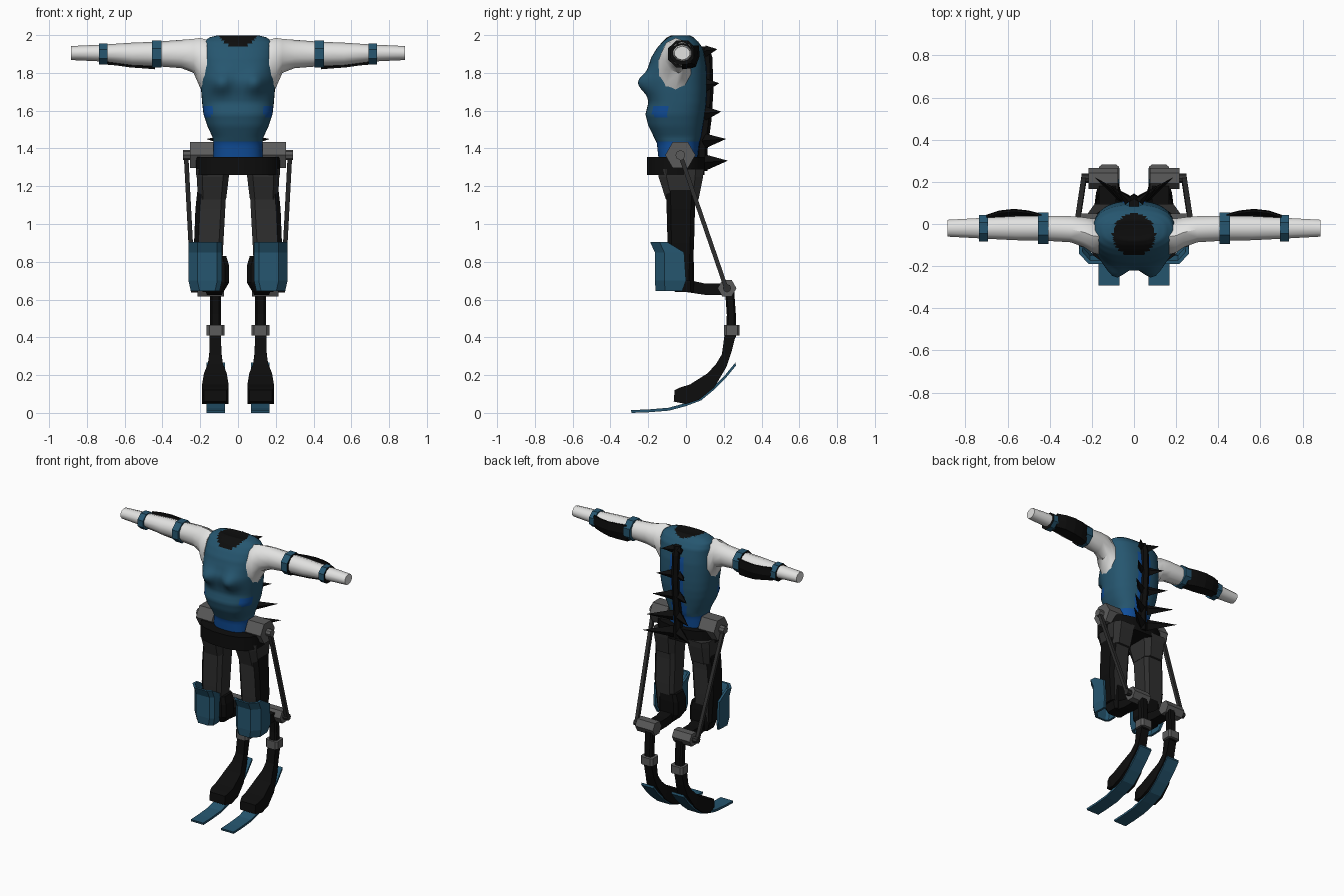
import bpy, bmesh, math
from mathutils import Vector

if "Cube" in bpy.data.objects:
    bpy.data.objects.remove(bpy.data.objects["Cube"])


def make_mat(name, r, g, b):
    m = bpy.data.materials.new(name)
    m.diffuse_color = (r, g, b, 1)
    m.use_nodes = True
    m.node_tree.nodes["Principled BSDF"].inputs["Base Color"].default_value = m.diffuse_color
    return m


TEAL = make_mat("teal", .019, .093, .160)
BLACK = make_mat("black", .004, .004, .004)
WHITE = make_mat("white", .76, .76, .75)
BLUE = make_mat("blue", .005, .075, .32)
CHAR = make_mat("charcoal", .028, .028, .028)
GREY = make_mat("grey", .105, .105, .105)


def ring(axis, pos, c1, r1, c2, r2, n=8, power=2.0, turn=0.5):
    """Superellipse section across the given axis."""
    pts = []
    for i in range(n):
        a = 2 * math.pi * (i + turn) / n
        c, s = math.cos(a), math.sin(a)
        u = c1 + r1 * math.copysign(abs(c) ** (2 / power), c)
        v = c2 + r2 * math.copysign(abs(s) ** (2 / power), s)
        pts.append(Vector((pos, u, v)) if axis == 'x' else Vector((u, v, pos)))
    return pts


def loft(name, rings, mats, rule=None, mirror=True, smooth=False, caps=True):
    """Skin a list of sections; rule(centre, normal) returns a material slot."""
    bm = bmesh.new()
    vs = [[bm.verts.new(p) for p in r] for r in rings]
    n = len(vs[0])
    for a, b in zip(vs, vs[1:]):
        for i in range(n):
            j = (i + 1) % n
            bm.faces.new((a[i], a[j], b[j], b[i]))
    if caps:
        bm.faces.new(vs[0][::-1])
        bm.faces.new(vs[-1])
    bmesh.ops.recalc_face_normals(bm, faces=bm.faces)
    bm.normal_update()
    if rule:
        for f in bm.faces:
            f.material_index = rule(f.calc_center_median(), f.normal)
    me = bpy.data.meshes.new(name)
    bm.to_mesh(me)
    bm.free()
    for m in mats:
        me.materials.append(m)
    ob = bpy.data.objects.new(name, me)
    bpy.context.collection.objects.link(ob)
    if mirror:
        ob.modifiers.new("mirror", 'MIRROR').use_axis = (True, False, False)
    if smooth:
        bpy.ops.object.select_all(action='DESELECT')
        ob.select_set(True)
        bpy.context.view_layer.objects.active = ob
        bpy.ops.object.shade_smooth_by_angle(angle=math.radians(40))
    return ob


def rod_x(name, x0, x1, y, z, r, mat, n=6):
    return loft(name, [ring('x', x, y, r, z, r, n, turn=0) for x in (x0, x1)], [mat])


def slab(rows):
    """Sections from (y_top, z_top, y_bottom, z_bottom, x0, x1)."""
    return [[Vector((x0, a, b)), Vector((x1, a, b)), Vector((x1, c, d)), Vector((x0, c, d))]
            for a, b, c, d, x0, x1 in rows]


# torso: rows of height, half width, front, back
rows = [(1.34, .13, -.145, .06), (1.43, .13, -.155, .07), (1.46, .135, -.17, .08),
        (1.52, .163, -.20, .09), (1.58, .183, -.215, .10), (1.64, .19, -.20, .107),
        (1.70, .195, -.205, .11), (1.77, .198, -.21, .11), (1.83, .197, -.20, .108),
        (1.88, .196, -.185, .10), (1.93, .195, -.155, .09), (1.965, .185, -.125, .065),
        (1.988, .15, -.10, .04), (1.998, .11, -.08, .02), (1.992, .05, -.05, -.01)]
sections = []
for k, (a, b) in enumerate(zip(rows, rows[1:])):
    for t in (0, .25, .5, .75):
        z, hx, yf, yb = (p + (q - p) * t for p, q in zip(a, b))
        sec = ring('z', z, 0, hx, (yf + yb) / 2, (yb - yf) / 2, 48, 2.5)
        for p in sec:
            if p.y < -.05:  # chest swell
                d = ((abs(p.x) - .09) / .055) ** 2 + ((z - 1.745) / .055) ** 2
                p.y -= .055 * math.exp(-d)
        sections.append(sec)


def suit_rule(c, n):
    if c.z > 1.9 and (c.x / .1) ** 2 + ((c.y + .05) / .1) ** 2 < 1:
        return 1                                   # neckline
    if c.z < 1.44:
        return 2                                   # belt
    if c.y > .03 and abs(c.x) < .055 and c.z < 1.87:
        return 2                                   # back stripe
    if 1.56 < c.z < 1.62 and -.175 < c.y < -.09 and abs(c.x) > .1:
        return 2                                   # side patches
    return 0


loft("torso", sections, [TEAL, BLACK, BLUE], suit_rule, mirror=False, smooth=True)

# pelvis band
loft("pelvis", [ring('z', z, 0, .225, -.055, .155, 16, 2.4) for z in (1.26, 1.355)],
     [BLACK], mirror=False, smooth=True)

# arms: x, y centre, y radius, z low, z high
arm = [(.165, -.06, .09, 1.66, 1.975), (.20, -.055, .085, 1.72, 1.985),
       (.235, -.04, .075, 1.80, 1.98), (.30, -.025, .065, 1.825, 1.975),
       (.43, -.02, .062, 1.835, 1.965), (.56, -.02, .06, 1.84, 1.96),
       (.71, -.02, .052, 1.86, 1.95), (.885, -.02, .042, 1.868, 1.942)]
loft("arm", [ring('x', x, y, ry, (a + b) / 2, (b - a) / 2, 10)
             for x, y, ry, a, b in arm], [WHITE], smooth=True)

# arm bands and rear forearm guards
for name, x0, x1, ry, rz in (("elbow_band", .405, .455, .082, .077),
                             ("wrist_band", .692, .735, .068, .06)):
    loft(name, [ring('x', x, -.02, ry, 1.9, rz, 8) for x in (x0, x1)], [TEAL, BLACK],
         lambda c, n: int(n.x > .9))
guard = [(.44, .045, 1.825), (.50, .060, 1.83), (.57, .068, 1.835), (.64, .06, 1.845),
         (.70, .04, 1.85)]
loft("forearm_guard", [[Vector(p) for p in (
    (x, y - .01, 1.945), (x, y, 1.945), (x, y + .004, 1.89), (x, y - .015, z),
    (x, -.02, z - .006), (x, -.02, z + .004), (x, y - .025, z + .01), (x, y - .008, 1.89))]
    for x, y, z in guard], [BLACK])

# spine column and paired spikes
spine = [(1.28, .085), (1.4, .085), (1.55, .105), (1.7, .115), (1.88, .11), (1.94, .09)]
loft("spine", [ring('z', z, 0, .027, y, .03, 6) for z, y in spine], [BLACK], mirror=False)
for z, tx, ty, r in ((1.92, .08, .165, .03), (1.74, .11, .175, .034), (1.59, .135, .185, .036),
                     (1.445, .165, .21, .038), (1.33, .185, .22, .042)):
    base, tip = Vector((.025, .105, z - .005)), Vector((tx, ty, z + .005))
    side = (tip - base).cross(Vector((0, 0, 1))).normalized() * r * .7
    up = Vector((0, 0, r))
    loft("back_spike", [[c + side * s, c + up * s, c - side * s, c - up * s]
                        for c, s in ((base, 1), (tip, .02))], [BLACK])

# hip drives with pins and long push rods
rod_x("hip_drive", .13, .255, -.03, 1.365, .08, GREY)
rod_x("hip_pin", .25, .292, -.03, 1.365, .026, GREY, 8)
top, low = Vector((.275, -.03, 1.365)), Vector((.238, .213, .66))
loft("push_rod", [[p + Vector(o) for o in ((-.012, -.012, 0), (.012, -.012, 0),
                                           (.012, .012, 0), (-.012, .012, 0))]
                  for p in (top, low)], [CHAR])


# thighs: z, x0, x1, y0, y1
def boxes(data, power):
    return [ring('z', z, (a + b) / 2, (b - a) / 2, (c + d) / 2, (d - c) / 2, 8, power)
            for z, a, b, c, d in data]


loft("hip_cuff", boxes([(1.29, .04, .222, -.155, .10), (1.25, .045, .222, -.15, .095),
                        (1.13, .06, .215, -.11, .07)], 4), [CHAR])
loft("thigh", boxes([(1.2, .06, .215, -.11, .06), (1.08, .065, .228, -.105, .05),
                     (.9, .075, .235, -.10, .045), (.7, .085, .215, -.09, .035)], 5),
     [CHAR, BLACK], lambda c, n: int(n.x > .5 or c.z < .75))
loft("knee_joint", boxes([(.83, .06, .2, -.08, .04), (.78, .045, .2, -.09, .045),
                          (.69, .045, .2, -.09, .045), (.64, .075, .19, -.06, .04)], 5), [BLACK])

# knee shells: open wrap across the front and outer side
shell = []
for z, f, w in ((.905, -.19, -.10), (.85, -.165, -.01), (.70, -.165, .0), (.645, -.16, -.02)):
    k = .012 if z < .69 else 0
    outer = [(.085 + k, w - .06), (.085 + k, f + .02), (.11 + k, f), (.215 - k, f),
             (.262 - k, f + .05), (.258 - k, w)]
    inner = [(.242 - k, w), (.245 - k, f + .058), (.208 - k, f + .016), (.118 + k, f + .016),
             (.1 + k, f + .028), (.1 + k, w - .06)]
    shell.append([Vector((x, y, z)) for x, y in outer + inner])
loft("knee_shell", shell, [TEAL])

# rear knee linkage
loft("knee_strut", slab([(-.05, .74, -.05, .65, .08, .17), (.03, .70, .0, .64, .08, .17),
                         (.10, .685, .10, .625, .085, .165), (.22, .685, .22, .625, .085, .165)]),
     [BLACK])
rod_x("rear_knee_drive", .075, .215, .217, .66, .05, GREY)
rod_x("rear_knee_pin", .21, .25, .217, .66, .022, CHAR, 8)

# shin post, clamp and curved foot
loft("shin", boxes([(.66, .09, .15, .205, .255), (.52, .09, .15, .215, .265),
                    (.40, .09, .15, .21, .265)], 4), [BLACK])
loft("shin_clamp", boxes([(.41, .07, .167, .2, .285), (.465, .07, .167, .2, .285)], 5), [GREY])
loft("foot_body", slab([(.205, .42, .265, .42, .09, .15), (.19, .31, .24, .32, .088, .152),
                        (.16, .26, .215, .245, .08, .16), (.115, .21, .15, .135, .06, .18),
                        (.02, .15, .07, .07, .05, .19), (-.03, .135, .0, .047, .05, .19),
                        (-.06, .12, -.065, .06, .06, .18)]), [BLACK])
blade = [(-.288, .004), (-.2, .007), (-.09, .016), (0, .04), (.08, .07), (.15, .128),
         (.21, .188), (.265, .255)]
loft("foot_blade", slab([(y - .004, z + .011, y, z - .004, .07, .168) for y, z in blade]), [TEAL])
